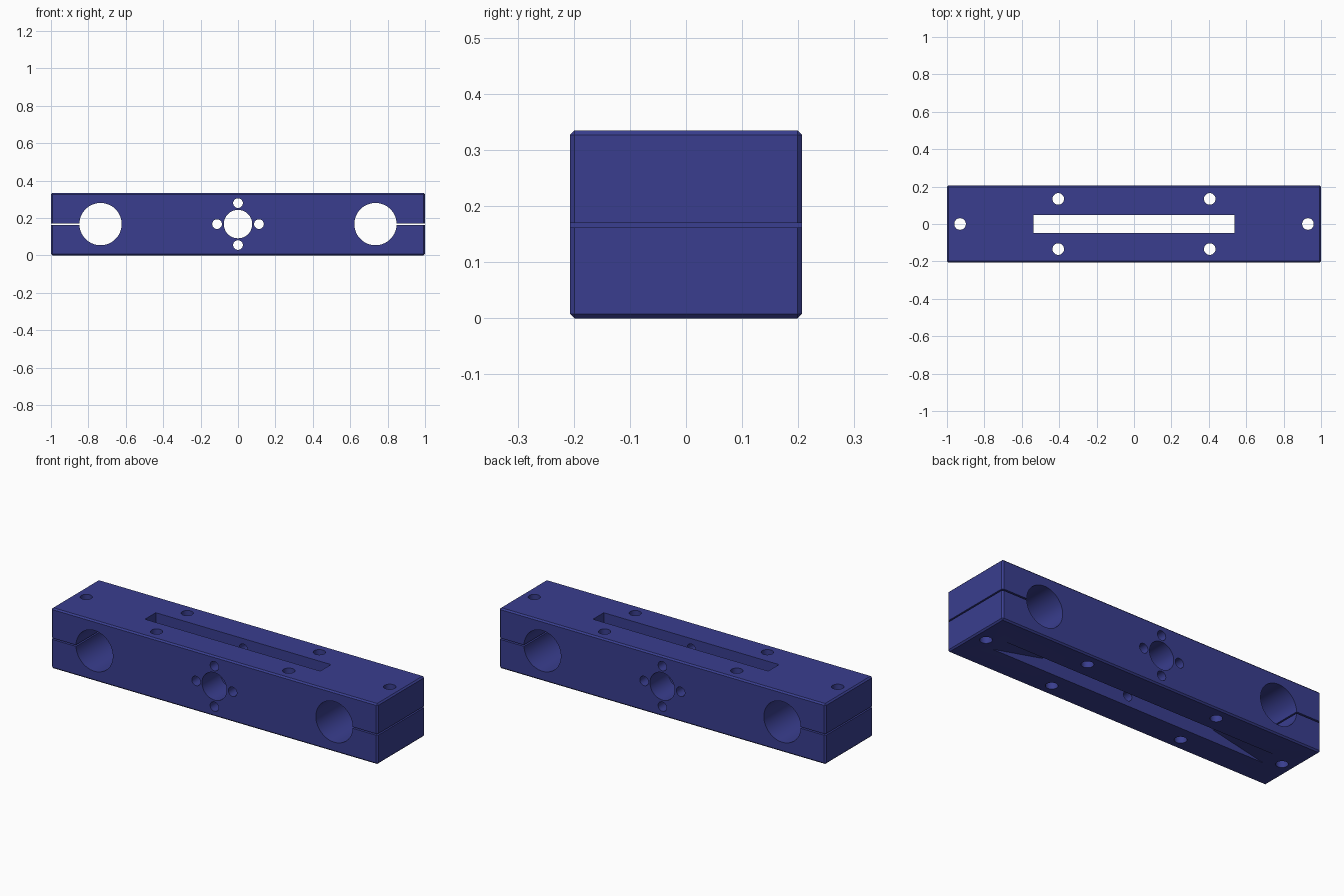
import bpy, bmesh, math
from mathutils import Matrix, Vector

if "Cube" in bpy.data.objects:
    bpy.data.objects.remove(bpy.data.objects["Cube"])

HX, HY, H = 1.0, 0.207, 0.335      # half length, half depth, height
MID = H / 2

blue = bpy.data.materials.new("dark blue")
blue.diffuse_color = (0.041, 0.048, 0.275, 1)
blue.use_nodes = True
blue.node_tree.nodes["Principled BSDF"].inputs["Base Color"].default_value = blue.diffuse_color


def make_object(name, bm):
    bmesh.ops.recalc_face_normals(bm, faces=bm.faces)
    mesh = bpy.data.meshes.new(name)
    bm.to_mesh(mesh)
    bm.free()
    mesh.materials.append(blue)
    obj = bpy.data.objects.new(name, mesh)
    bpy.context.collection.objects.link(obj)
    return obj


def box(name, center, size):
    bm = bmesh.new()
    bmesh.ops.create_cube(bm, size=1, matrix=Matrix.Translation(center) @ Matrix.Diagonal((*size, 1)))
    return make_object(name, bm)


def drill(name, center, radius, along_y, segments):
    bm = bmesh.new()
    turn = Matrix.Rotation(math.pi / 2, 4, 'X') if along_y else Matrix()
    bmesh.ops.create_cone(bm, cap_ends=True, segments=segments, radius1=radius, radius2=radius,
                          depth=1, matrix=Matrix.Translation(center) @ turn)
    return make_object(name, bm)


# Chamfered body
body = box("clamp_block", (0, 0, MID), (2 * HX, 2 * HY, H))
chamfer = body.modifiers.new("chamfer", 'BEVEL')
chamfer.width = 0.008
chamfer.segments = 1

cutters = []

# Rod bores, with clamping slits out to each end
for s in (-1, 1):
    cutters.append(drill("rod_bore", (s * 0.735, 0, MID), 0.113, True, 64))
    cutters.append(box("clamp_slit", (s * 0.925, 0, 0.166), (0.25, 1, 0.008)))

# Central bore with four small holes around it
cutters.append(drill("center_bore", (0, 0, MID), 0.076, True, 48))
for dx, dz in ((1, 0), (-1, 0), (0, 1), (0, -1)):
    cutters.append(drill("flange_hole", (dx * 0.112, 0, MID + dz * 0.112), 0.026, True, 32))

# Vertical bolt holes
bolts = [(sx * 0.405, sy * 0.134) for sx in (-1, 1) for sy in (-1, 1)]
for x, y in bolts + [(-0.93, 0), (0.93, 0)]:
    cutters.append(drill("bolt_hole", (x, y, MID), 0.031, False, 32))

# Long belt slot, flaring out in shallow ramps at the underside
half = [(0.537, 0.4), (0.537, 0.065), (0.898, -0.01)]
profile = half + [(-x, z) for x, z in reversed(half)]
bm = bmesh.new()
face = bm.faces.new([bm.verts.new((x, -0.047, z)) for x, z in profile])
side = bmesh.ops.extrude_face_region(bm, geom=[face])["geom"]
bmesh.ops.translate(bm, vec=Vector((0, 0.094, 0)),
                    verts=[v for v in side if isinstance(v, bmesh.types.BMVert)])
cutters.append(make_object("belt_slot", bm))

# Cut everything out of the body
for cutter in cutters:
    cut = body.modifiers.new("cut", 'BOOLEAN')
    cut.operation = 'DIFFERENCE'
    cut.solver = 'EXACT'
    cut.object = cutter

bpy.context.view_layer.objects.active = body
body.select_set(True)
for name in [m.name for m in body.modifiers]:
    bpy.ops.object.modifier_apply(modifier=name)
for cutter in cutters:
    bpy.data.objects.remove(cutter)

bpy.ops.object.select_all(action='DESELECT')
body.select_set(True)
bpy.ops.object.shade_smooth_by_angle(angle=math.radians(30))
